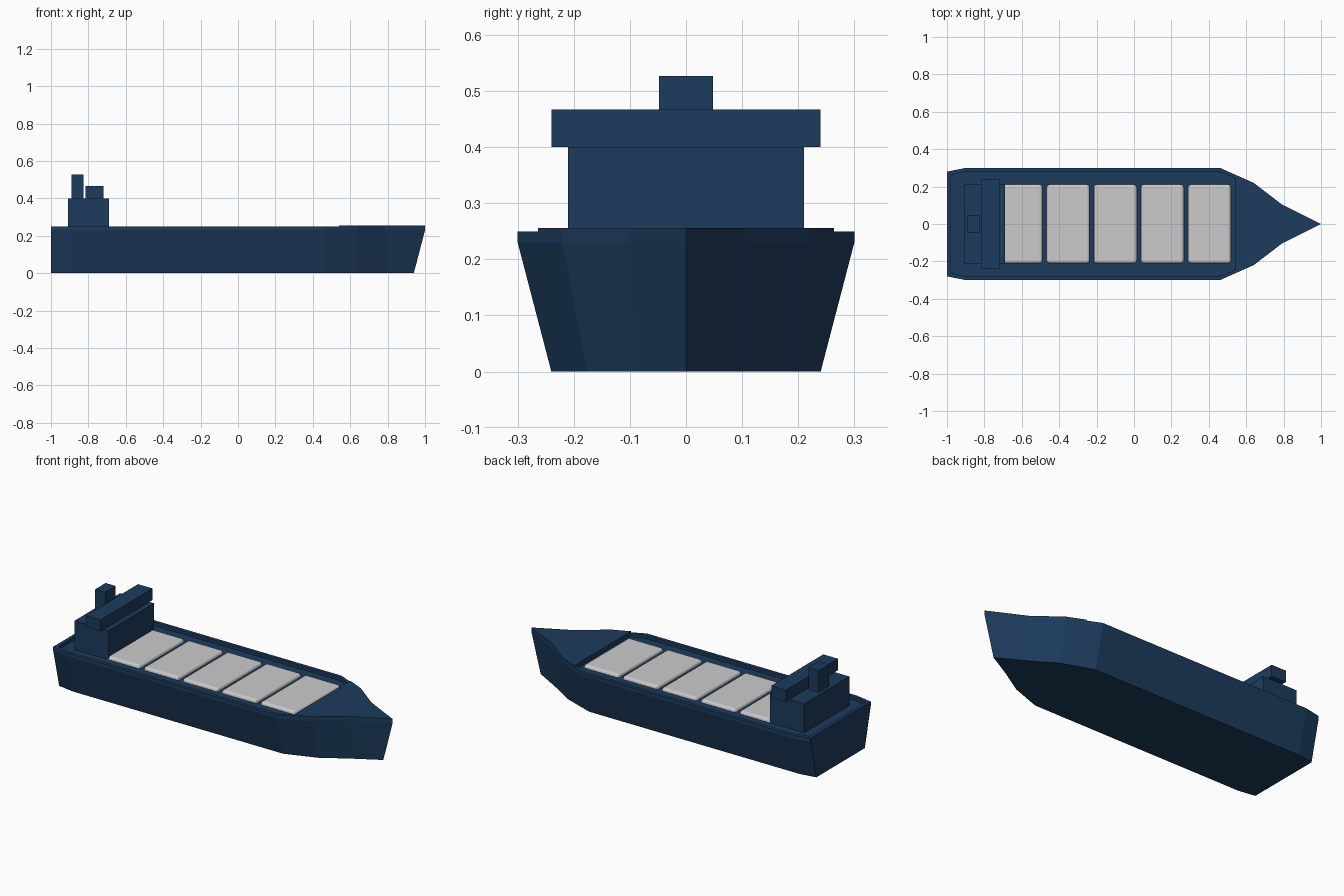
import bpy, bmesh

if "Cube" in bpy.data.objects:
    bpy.data.objects.remove(bpy.data.objects["Cube"])

navy = bpy.data.materials.new("navy_paint")
navy.diffuse_color = (0.012, 0.044, 0.11, 1)
navy.use_nodes = True
navy.node_tree.nodes["Principled BSDF"].inputs["Base Color"].default_value = navy.diffuse_color

# Starboard half of the deck outline, stern to bow
HALF = [(-1, -0.28), (-0.90, -0.30), (0.46, -0.30), (0.64, -0.22), (0.79, -0.105)]
DECK, RAIL = 0.23, 0.25


def mirrored(half, tip):
    return half + [(tip, 0)] + [(x, -y) for x, y in reversed(half)]


def finish(bm, name, mat=navy):
    bmesh.ops.recalc_face_normals(bm, faces=bm.faces)
    me = bpy.data.meshes.new(name)
    bm.to_mesh(me)
    bm.free()
    ob = bpy.data.objects.new(name, me)
    bpy.context.collection.objects.link(ob)
    if mat:
        me.materials.append(mat)
    return ob


def loft(name, rings, caps=True):
    """Join (outline, z) rings; without caps the last ring joins the first."""
    bm = bmesh.new()
    loops = [[bm.verts.new((x, y, z)) for x, y in pts] for pts, z in rings]
    pairs = list(zip(loops, loops[1:]))
    if caps:
        bm.faces.new(loops[0])
        bm.faces.new(loops[-1])
    else:
        pairs.append((loops[-1], loops[0]))
    n = len(loops[0])
    for a, b in pairs:
        for i in range(n):
            j = (i + 1) % n
            bm.faces.new((a[i], a[j], b[j], b[i]))
    return finish(bm, name)


def box(name, lo, hi, mat=navy):
    bm = bmesh.new()
    bmesh.ops.create_cube(bm, size=1)
    for v in bm.verts:
        v.co = [lo[k] + (v.co[k] + 0.5) * (hi[k] - lo[k]) for k in range(3)]
    return finish(bm, name, mat)


outline = mirrored(HALF, 1.0)
keel = mirrored([(x, y * 0.8) for x, y in HALF], 0.94)
inner = mirrored([(max(x, -0.98), y + 0.02) for x, y in HALF], 0.96)

# Flared hull with a raked bow
loft("hull", [(keel, 0), (outline, DECK)])

# Low bulwark running round the deck edge
loft("bulwark", [(outline, DECK), (outline, RAIL), (inner, RAIL), (inner, DECK)], caps=False)

# Raised foredeck filling the bow
bow = mirrored([(0.54, -0.264)] + HALF[3:], 1.0)
loft("foredeck", [(bow, DECK), (bow, 0.256)])

# Deckhouse, bridge and funnel at the stern
box("deckhouse", (-0.91, -0.21, DECK), (-0.69, 0.21, 0.40))
box("bridge", (-0.815, -0.24, 0.40), (-0.72, 0.24, 0.467))
box("funnel", (-0.89, -0.048, 0.40), (-0.825, 0.048, 0.527))

# Row of rounded hatch covers
for i in range(5):
    cx = -0.604 + 0.252 * i
    hatch = box(f"hatch_cover_{i + 1}", (cx - 0.115, -0.21, 0.205), (cx + 0.115, 0.21, 0.248), None)
    bev = hatch.modifiers.new("rounded_edges", 'BEVEL')
    bev.width = 0.015
    bev.segments = 3
